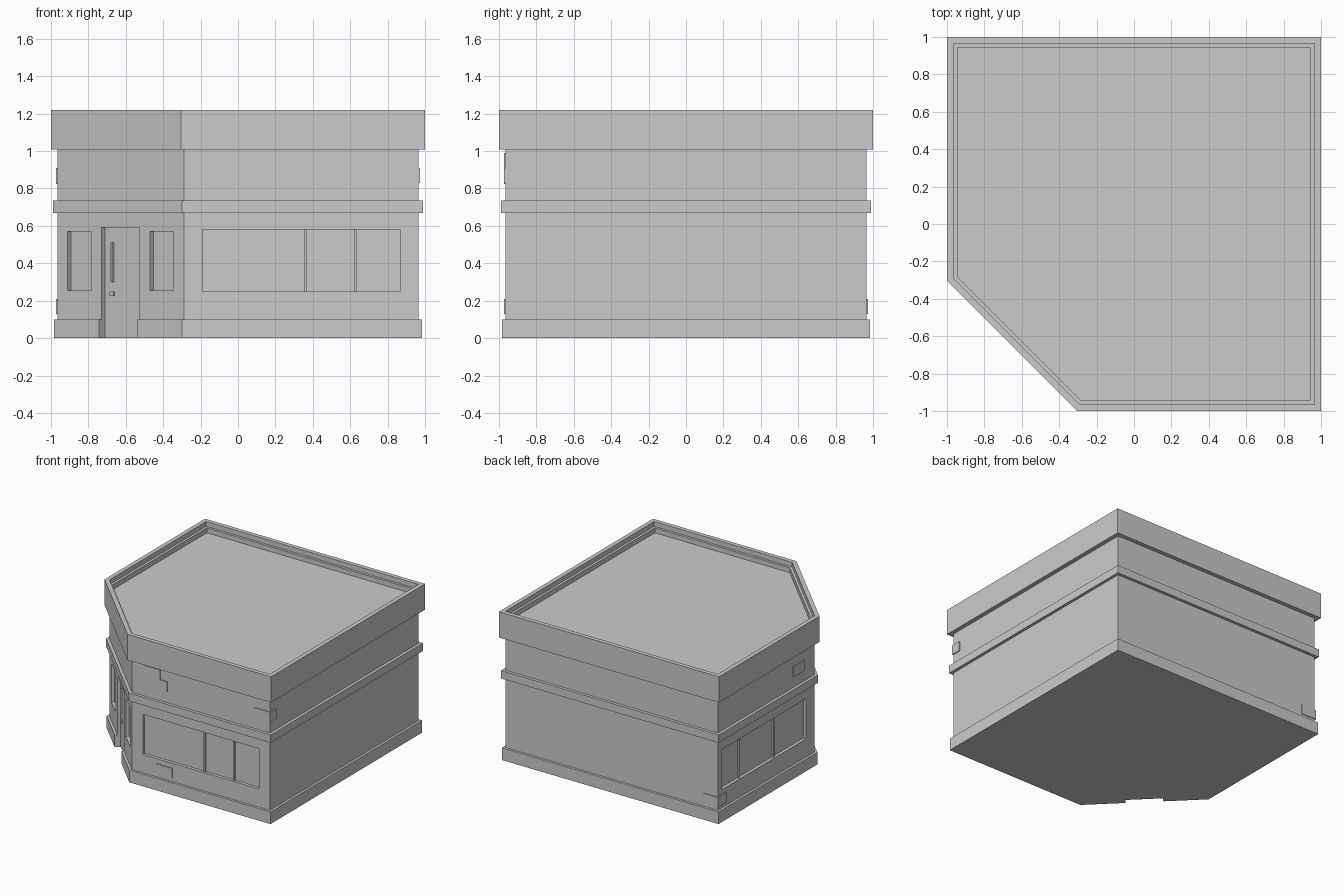
import bpy, bmesh
from mathutils import Vector

if "Cube" in bpy.data.objects:
    bpy.data.objects.remove(bpy.data.objects["Cube"])

W = 0.965       # half width of the walls
C = -0.29       # where the cut corner meets the front and left walls
R = 2 ** -0.5


def footprint(d):
    """Square plan with a cut front-left corner, pushed outward by d."""
    w, c = W + d, C - d * (2 ** 0.5 - 1)
    return [(c, -w), (w, -w), (w, w), (-w, w), (-w, c)]


def make(name, bm):
    bmesh.ops.recalc_face_normals(bm, faces=bm.faces)
    me = bpy.data.meshes.new(name)
    bm.to_mesh(me)
    bm.free()
    ob = bpy.data.objects.new(name, me)
    bpy.context.collection.objects.link(ob)
    return ob


def loft(name, steps):
    """Stack footprint rings given as (offset, z) and cap both ends."""
    bm = bmesh.new()
    rings = [[bm.verts.new((x, y, z)) for x, y in footprint(d)] for d, z in steps]
    for a, b in zip(rings, rings[1:]):
        for i in range(5):
            j = (i + 1) % 5
            bm.faces.new((a[i], a[j], b[j], b[i]))
    bm.faces.new(rings[0])
    bm.faces.new(rings[-1])
    return make(name, bm)


# Wall frames: origin, direction along the wall, outward normal
mid = (C - W) / 2
FRONT = (Vector((0, -W, 0)), Vector((1, 0, 0)), Vector((0, -1, 0)))
LEFT = (Vector((-W, 0, 0)), Vector((0, -1, 0)), Vector((-1, 0, 0)))
CORNER = (Vector((mid, mid, 0)), Vector((R, -R, 0)), Vector((-R, -R, 0)))


def slab(name, frame, t0, t1, z0, z1, d0, d1):
    """Box on a wall: t along it, z up, d outward."""
    o, t, n = frame
    bm = bmesh.new()
    bmesh.ops.create_cube(bm, size=1)
    for v in bm.verts:
        a, b, c = v.co + Vector((.5, .5, .5))
        v.co = o + t * (t0 + (t1 - t0) * a) + n * (d0 + (d1 - d0) * b) \
            + Vector((0, 0, z0 + (z1 - z0) * c))
    return make(name, bm)


def cut(target, cutter):
    mod = target.modifiers.new("cut", 'BOOLEAN')
    mod.operation, mod.solver, mod.object = 'DIFFERENCE', 'EXACT', cutter
    dg = bpy.context.evaluated_depsgraph_get()
    me = bpy.data.meshes.new_from_object(target.evaluated_get(dg))
    target.modifiers.clear()
    target.data = me
    bpy.data.objects.remove(cutter)


# Main masses
walls = loft("walls", [(0, 0), (0, 1.01)])
plinth = loft("plinth", [(.02, 0), (.02, .1)])
loft("middle_band", [(.024, .67), (.024, .735)])
loft("parapet_roof", [(.035, 1.008), (.035, 1.22), (0, 1.22), (0, 1.18),
                      (-.02, 1.18), (-.02, 1.14)])

# Doorway recess through walls and plinth
DW = .143
for part in (walls, plinth):
    cut(part, slab("cutter", CORNER, -DW, DW, -.1, .59, -.025, .1))

# Window recesses
DEPTH = .025
windows = [(FRONT, -.19, .865, .25, .58, (.36, .63)),
           (LEFT, -.91, .18, .25, .58, (-.67, -.22)),
           (CORNER, -.40, -.222, .255, .57, ()),
           (CORNER, .222, .40, .255, .57, ())]
for frame, t0, t1, z0, z1, bars in windows:
    cut(walls, slab("cutter", frame, t0, t1, z0, z1, -DEPTH, .1))
    for t in bars:
        slab("window_bar", frame, t - .006, t + .006, z0, z1, -DEPTH - .01, -.012)

# Door fittings
slab("door_handle", CORNER, -.085, -.077, .30, .51, -.027, -.01)
slab("door_lock", CORNER, -.10, -.07, .225, .25, -.027, -.017)

# Slightly raised exposed bricks
P = .007
for frame, t0, t1, z0, z1 in [(FRONT, -.18, -.03, .91, .99),
                              (FRONT, -.10, .034, .825, .91),
                              (FRONT, -.07, .08, .13, .21),
                              (LEFT, .01, .15, .825, .91)]:
    slab("raised_brick", frame, t0, t1, z0, z1, -.01, P)
# Bricks wrapping the front-right and back-left corners
slab("corner_brick_right", FRONT, .83, W + P, .83, .91, -.075, P)
slab("corner_brick_left", LEFT, -W - P, -.86, .13, .21, -.13, P)
